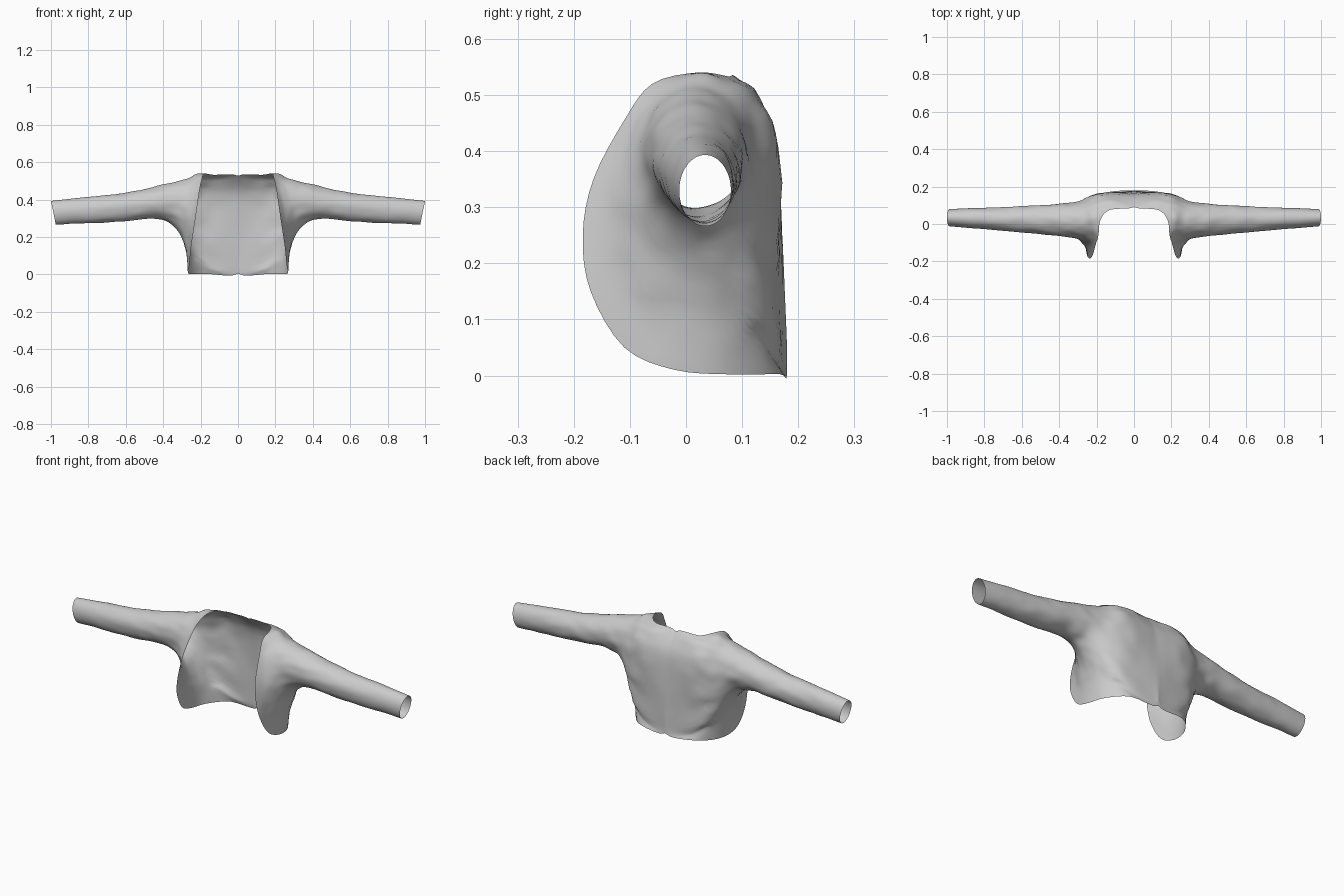
import bpy
import bmesh
import math
from mathutils import Vector, noise

if "Cube" in bpy.data.objects:
    bpy.data.objects.remove(bpy.data.objects["Cube"], do_unlink=True)


def make_material(name, colour):
    mat = bpy.data.materials.new(name)
    mat.use_nodes = True
    mat.diffuse_color = colour
    mat.node_tree.nodes["Principled BSDF"].inputs["Base Color"].default_value = colour
    return mat


def spline(points, steps, closed):
    """Smooth curve through the points."""
    count = len(points)
    result = []
    for i in range(count if closed else count - 1):
        def pick(k):
            return points[k % count] if closed else points[min(max(k, 0), count - 1)]
        a, b, c, d = (pick(i + k) for k in (-1, 0, 1, 2))
        for s in range(steps):
            t = s / steps
            result.append(0.5 * (2 * b + (c - a) * t + (2 * a - 5 * b + 4 * c - d) * t ** 2
                                 + (3 * b - a - 3 * c + d) * t ** 3))
    if not closed:
        result.append(points[-1].copy())
    return result


def sleeve_ring(x, lean, front, back, low, high, count=16):
    """Oval section of the sleeve, leaning towards the neck at its top."""
    ring = []
    for i in range(count):
        angle = math.tau * i / count
        ring.append(Vector((x - lean * math.cos(angle),
                            (front + back) / 2 + (back - front) / 2 * math.sin(angle),
                            (low + high) / 2 + (high - low) / 2 * math.cos(angle))))
    return ring


# Open border of one half: neckline, back centre, hem, front edge
border = [Vector(p) for p in (
    (.18, .02, .54), (.13, .075, .533), (0, .09, .528), (0, .15, .44),
    (0, .168, .3), (0, .176, .15), (0, .18, .005), (.16, .165, .003),
    (.245, .08, .002), (.268, -.02, .01), (.26, -.11, .05), (.25, -.17, .15),
    (.235, -.184, .25), (.22, -.165, .35), (.205, -.11, .455), (.19, -.06, .52))]

# Torso panel between the border and the armhole
panel = [Vector(p) for p in (
    (.22, .025, .534), (.2, .08, .525), (.17, .125, .5), (.18, .158, .43),
    (.18, .166, .32), (.2, .155, .2), (.2, .15, .09), (.24, .11, .1),
    (.27, .06, .12), (.28, 0, .13), (.275, -.06, .14), (.265, -.11, .2),
    (.26, -.125, .27), (.25, -.115, .36), (.235, -.085, .45), (.22, -.04, .51))]

rings = [
    border, panel,
    sleeve_ring(.305, .025, -.08, .12, .245, .512),
    sleeve_ring(.42, .01, -.062, .107, .298, .478),
    sleeve_ring(.6, 0, -.045, .095, .285, .436),
    sleeve_ring(.8, 0, -.028, .087, .275, .415),
    sleeve_ring(.987, -.013, -.012, .08, .266, .393),
]

# Loft border to cuff
loops = [spline(ring, 4, True) for ring in rings]
rays = [spline(list(ray), 8, False) for ray in zip(*loops)]

bm = bmesh.new()
grid = []
for ray in rays:
    line = []
    for k, p in enumerate(ray):
        p.x = max(p.x, 0)
        # Soft cloth creases, fading out at the border and cuff
        fade = min(k, len(ray) - 1 - k, 8) / 8
        crease = noise.noise(Vector((p.x * 14, p.y * 22, p.z * 22)))
        p.yz += Vector((0, .02, .37)).yz.lerp(p.yz, 1 + .05 * crease * fade) - p.yz
        line.append(bm.verts.new(p))
    grid.append(line)
for i, line in enumerate(grid):
    after = grid[(i + 1) % len(grid)]
    for k in range(len(line) - 1):
        bm.faces.new((line[k], line[k + 1], after[k + 1], after[k]))

mesh = bpy.data.meshes.new("jacket")
bm.to_mesh(mesh)
bm.free()
jacket = bpy.data.objects.new("jacket", mesh)
bpy.context.collection.objects.link(jacket)
mesh.materials.append(make_material("light grey cloth", (.6, .6, .6, 1)))

# The other half
mirror = jacket.modifiers.new("mirror", "MIRROR")
mirror.use_axis[0] = True
mirror.use_clip = True
mirror.merge_threshold = .001

bpy.ops.object.select_all(action="DESELECT")
jacket.select_set(True)
bpy.context.view_layer.objects.active = jacket
bpy.ops.object.shade_smooth_by_angle(angle=math.radians(40))
